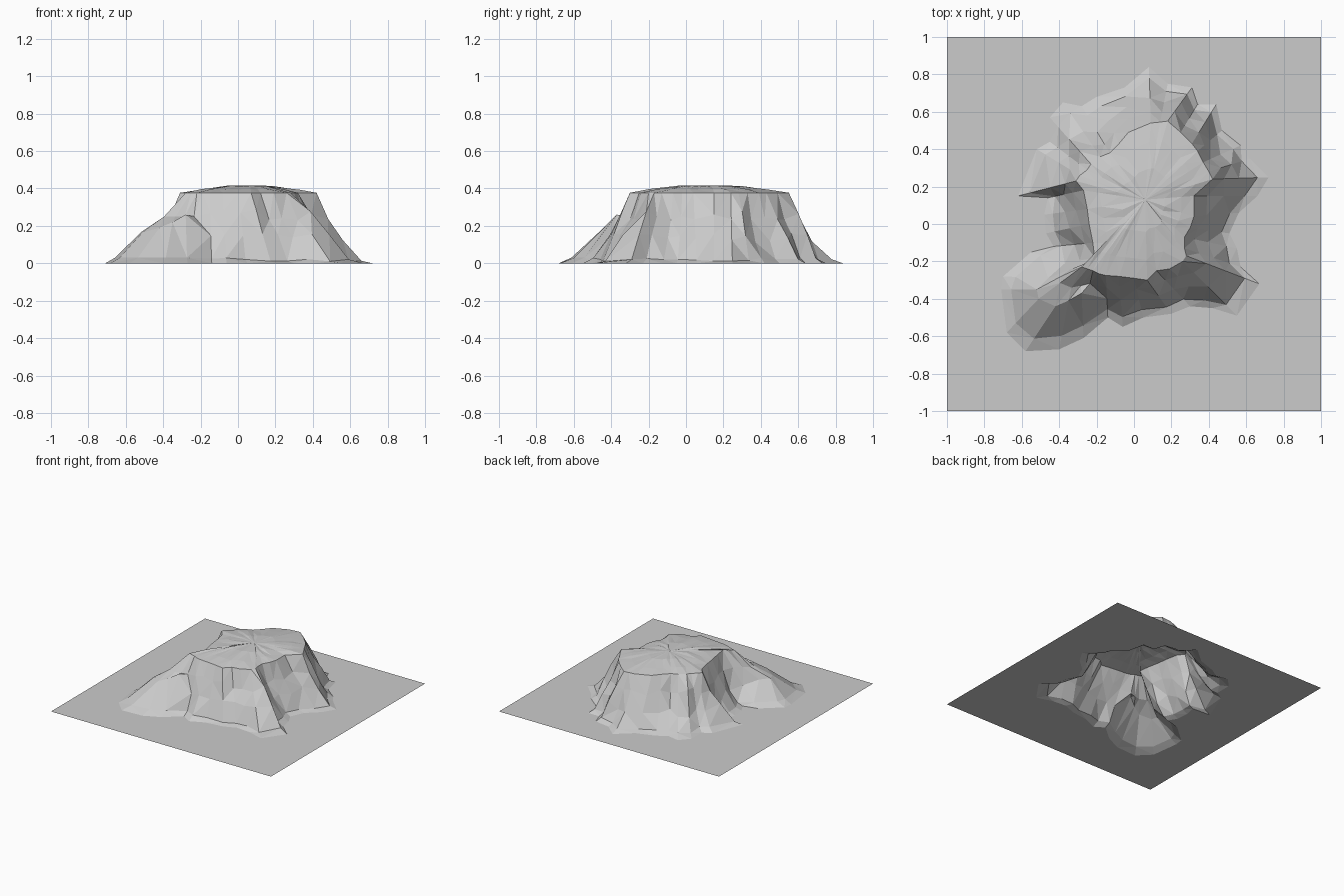
import bpy, bmesh, random
from mathutils import Vector

if "Cube" in bpy.data.objects:
    bpy.data.objects.remove(bpy.data.objects["Cube"])

random.seed(4)

# Plateau rim, counter-clockwise from the east
RIM = [(.42, .24), (.40, .28), (.37, .33), (.34, .39), (.31, .43), (.25, .49), (.18, .55),
       (.14, .545), (.09, .54), (-.03, .49), (-.08, .43), (-.13, .38), (-.18, .36), (-.23, .32),
       (-.25, .29), (-.29, .26), (-.31, .23), (-.27, .18), (-.25, .08), (-.24, 0), (-.22, -.10),
       (-.21, -.18), (-.23, -.20), (-.26, -.21), (-.28, -.23), (-.25, -.24), (-.22, -.25),
       (-.19, -.265), (-.15, -.275), (-.08, -.28), (0, -.29), (.07, -.30), (.12, -.25),
       (.19, -.24), (.26, -.20), (.28, -.17), (.27, -.13), (.27, -.07), (.30, -.02),
       (.32, .04), (.32, .15)]
# Matching ragged foot outline
FOOT = [(.72, .25), (.62, .35), (.57, .42), (.47, .50), (.44, .64), (.34, .64), (.31, .73),
        (.18, .75), (.08, .84), (-.05, .73), (-.20, .68), (-.28, .63), (-.38, .65), (-.45, .57),
        (-.45, .44), (-.52, .40), (-.62, .15), (-.46, .14), (-.48, .05), (-.47, -.05), (-.43, -.12),
        (-.55, -.15), (-.70, -.28), (-.71, -.35), (-.68, -.58), (-.58, -.68), (-.40, -.67),
        (-.27, -.61), (-.14, -.50), (-.06, -.55), (.05, -.50), (.20, -.48), (.30, -.44),
        (.42, -.45), (.55, -.49), (.67, -.32), (.57, -.23), (.55, -.13), (.51, -.05),
        (.56, .06), (.66, .15)]
# Crest of the low spur at the front left corner
SPUR = {21: (-.37, -.21, .12), 22: (-.46, -.29, .16), 23: (-.52, -.35, .165), 24: (-.51, -.40, .165),
        25: (-.42, -.44, .19), 26: (-.35, -.41, .22), 27: (-.28, -.37, .26)}
N = len(RIM)


def wall_section(i):
    """Points from rim to foot down one rib of the cliff."""
    rim = Vector((*RIM[i], .377))
    foot = Vector((*FOOT[i], 0))
    if i in SPUR:
        low = Vector(SPUR[i])
        up = rim.lerp(low, .5)
        up.z = min(up.z, .25)
        toe = low.lerp(foot, .72)
        toe.z = .03
    else:
        j = random.uniform(-.06, .06)
        up, low, toe = (rim.lerp(foot, f) for f in (.24 + j, .5 + j, .8))
        up.z = .26 + random.uniform(-.03, .03)
        low.z = .13 + random.uniform(-.03, .03)
        toe.z = random.uniform(.01, .03)
    return [rim, up, low, toe, foot]


def finish(bm, name):
    bmesh.ops.triangulate(bm, faces=bm.faces[:])
    bmesh.ops.recalc_face_normals(bm, faces=bm.faces[:])
    if sum(f.normal.z * f.calc_area() for f in bm.faces) < 0:
        bmesh.ops.reverse_faces(bm, faces=bm.faces[:])
    mesh = bpy.data.meshes.new(name)
    bm.to_mesh(mesh)
    bm.free()
    bpy.context.collection.objects.link(bpy.data.objects.new(name, mesh))


# Mesa: gently domed cap rings, then the cliff rings
centre = Vector((.06, .13, .417))
bm = bmesh.new()
ribs = []
for i in range(N):
    pts = wall_section(i)
    cap = []
    for f, z in ((.4, .411), (.75, .394)):
        p = centre.lerp(pts[0], f)
        p.z = z + random.uniform(-.004, .004)
        cap.append(p)
    ribs.append([bm.verts.new(p) for p in cap + pts])
tip = bm.verts.new(centre)
for i in range(N):
    a, b = ribs[i], ribs[(i + 1) % N]
    bm.faces.new((tip, a[0], b[0]))
    for k in range(len(a) - 1):
        bm.faces.new((a[k], a[k + 1], b[k + 1], b[k]))
finish(bm, "mesa")

# Ground sheet, open beneath the mesa
bm = bmesh.new()
for loop in (FOOT, [(-1, -1), (1, -1), (1, 1), (-1, 1)]):
    vs = [bm.verts.new((x, y, 0)) for x, y in loop]
    for a, b in zip(vs, vs[1:] + vs[:1]):
        bm.edges.new((a, b))
bmesh.ops.triangle_fill(bm, edges=bm.edges[:], use_beauty=True, normal=(0, 0, 1))
finish(bm, "ground_sheet")
